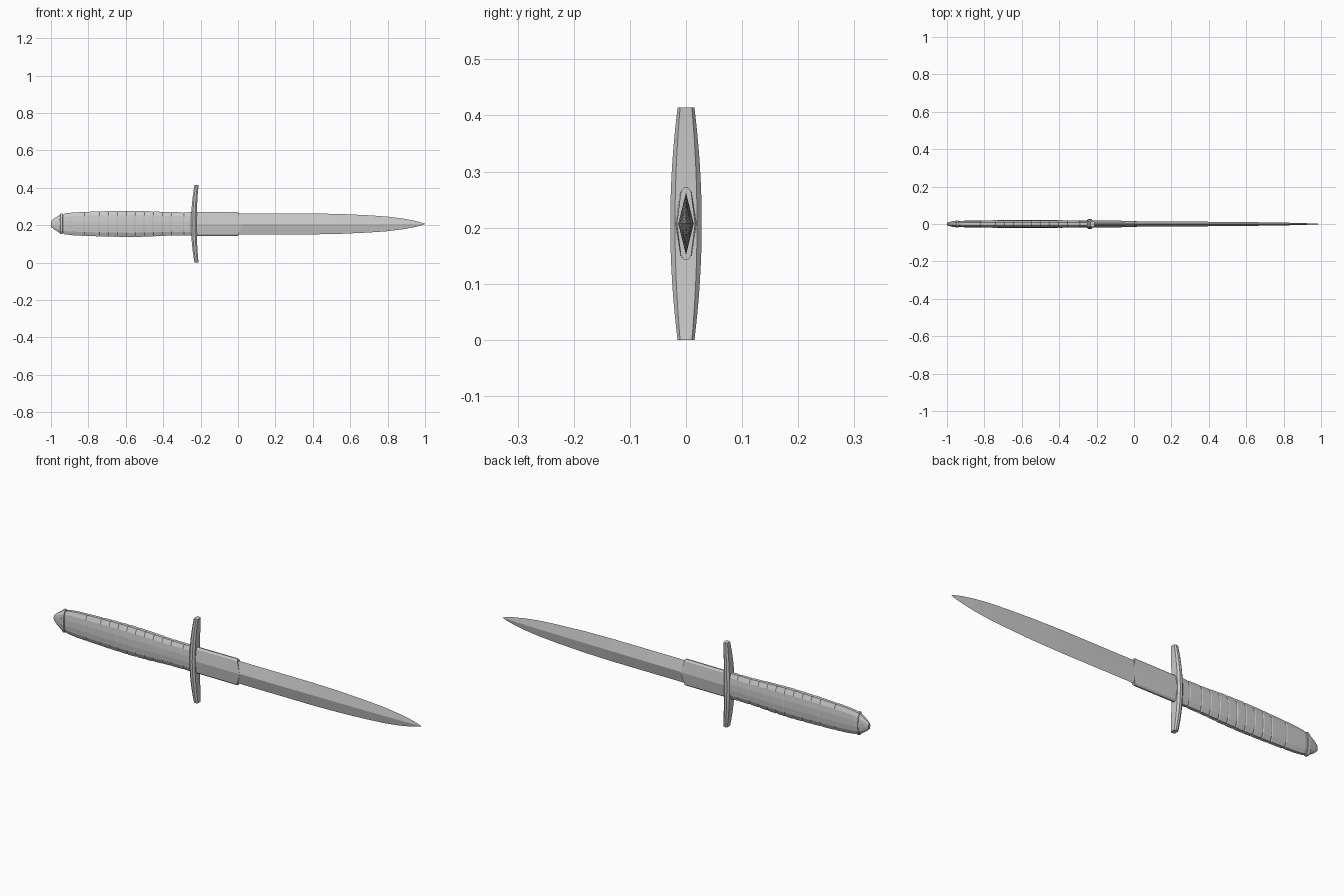
import bpy, bmesh

if "Cube" in bpy.data.objects:
    bpy.data.objects.remove(bpy.data.objects["Cube"])

ZC = 0.207  # height of the dagger's long axis


def loft(name, rings):
    """Skin a list of equal-length closed rings and cap both ends."""
    bm = bmesh.new()
    loops = [[bm.verts.new(p) for p in ring] for ring in rings]
    n = len(loops[0])
    for a, b in zip(loops, loops[1:]):
        for i in range(n):
            j = (i + 1) % n
            bm.faces.new((a[i], a[j], b[j], b[i]))
    bm.faces.new(loops[0][::-1])
    bm.faces.new(loops[-1])
    bmesh.ops.remove_doubles(bm, verts=bm.verts, dist=1e-5)
    bmesh.ops.recalc_face_normals(bm, faces=bm.faces)
    mesh = bpy.data.meshes.new(name)
    bm.to_mesh(mesh)
    bm.free()
    ob = bpy.data.objects.new(name, mesh)
    bpy.context.collection.objects.link(ob)
    return ob


def along_x(section, stations):
    """Scale a unit (y, z) section by (x, half height, half depth)."""
    return [[(x, y * d, ZC + z * h) for y, z in section] for x, h, d in stations]


def interp(table, x):
    for a, b in zip(table, table[1:]):
        if a[0] <= x <= b[0]:
            t = (x - a[0]) / (b[0] - a[0])
            return [p + (q - p) * t for p, q in zip(a[1:], b[1:])]
    return list(table[-1][1:])


diamond = [(1, 0), (0, 1), (-1, 0), (0, -1)]
ridged = [(1, 0), (.55, .88), (.2, 1), (-.2, 1), (-.55, .88),
          (-1, 0), (-.55, -.88), (-.2, -1), (.2, -1), (.55, -.88)]
quarter = [(1, .25), (.85, .68), (.4, 1)]
half = quarter + [(-y, z) for y, z in quarter[::-1]]
grip_section = half + [(-y, -z) for y, z in half]

# Double-edged blade
loft("blade", along_x(diamond, [
    (-.05, .056, .014), (.2, .056, .0135), (.4, .056, .012), (.55, .053, .0105),
    (.7, .046, .009), (.8, .039, .0075), (.88, .029, .0055), (.94, .018, .0035),
    (.98, .008, .0015), (1, .0005, .0003)]))

# Sleeve at the blade root, with a chevron front edge
rings = along_x(ridged, [(-.23, .064, .019), (0, .065, .0165)])
rings[-1] = [(.02 * (1 - abs(z)), p[1], p[2]) for p, (y, z) in zip(rings[-1], ridged)]
loft("blade_sleeve", rings)

# Crossguard: bevelled bar, bowed and tapered towards both ends
guard_section = [(-1, -.7), (-.4, -1), (.4, -1), (1, -.7),
                 (1, .7), (.4, 1), (-.4, 1), (-1, .7)]
rings = []
for i in range(-8, 9):
    t = i / 8
    cx = -.236 + .014 * t * t
    hx = .015 - .004 * t * t
    hy = .028 - .013 * t * t
    rings.append([(cx + x * hx, y * hy, ZC + .207 * t) for x, y in guard_section])
loft("crossguard", rings)

# Grip: swelling profile with thin grooves cut around it
profile = [(-.945, .046, .014), (-.925, .056, .017), (-.88, .061, .018),
           (-.82, .064, .019), (-.7, .068, .021), (-.58, .070, .022),
           (-.48, .068, .022), (-.38, .063, .020), (-.29, .062, .019),
           (-.22, .063, .019)]
grooves = [-.82] + [-.74 + .048 * i for i in range(9)] + [-.29]
stations = [tuple(p) for p in profile if all(abs(p[0] - g) > .006 for g in grooves)]
for g in grooves:
    for dx, depth in ((-.005, 0), (0, .0025), (.005, 0)):
        h, d = interp(profile, g + dx)
        stations.append((g + dx, h - depth, d - depth * .6))
loft("grip", along_x(grip_section, sorted(stations)))

# Pommel: raised collar and blunt cone
loft("pommel", along_x(grip_section, [
    (-1, .014, .007), (-.985, .028, .012), (-.952, .049, .018), (-.95, .055, .020),
    (-.938, .055, .020), (-.936, .045, .014)]))
